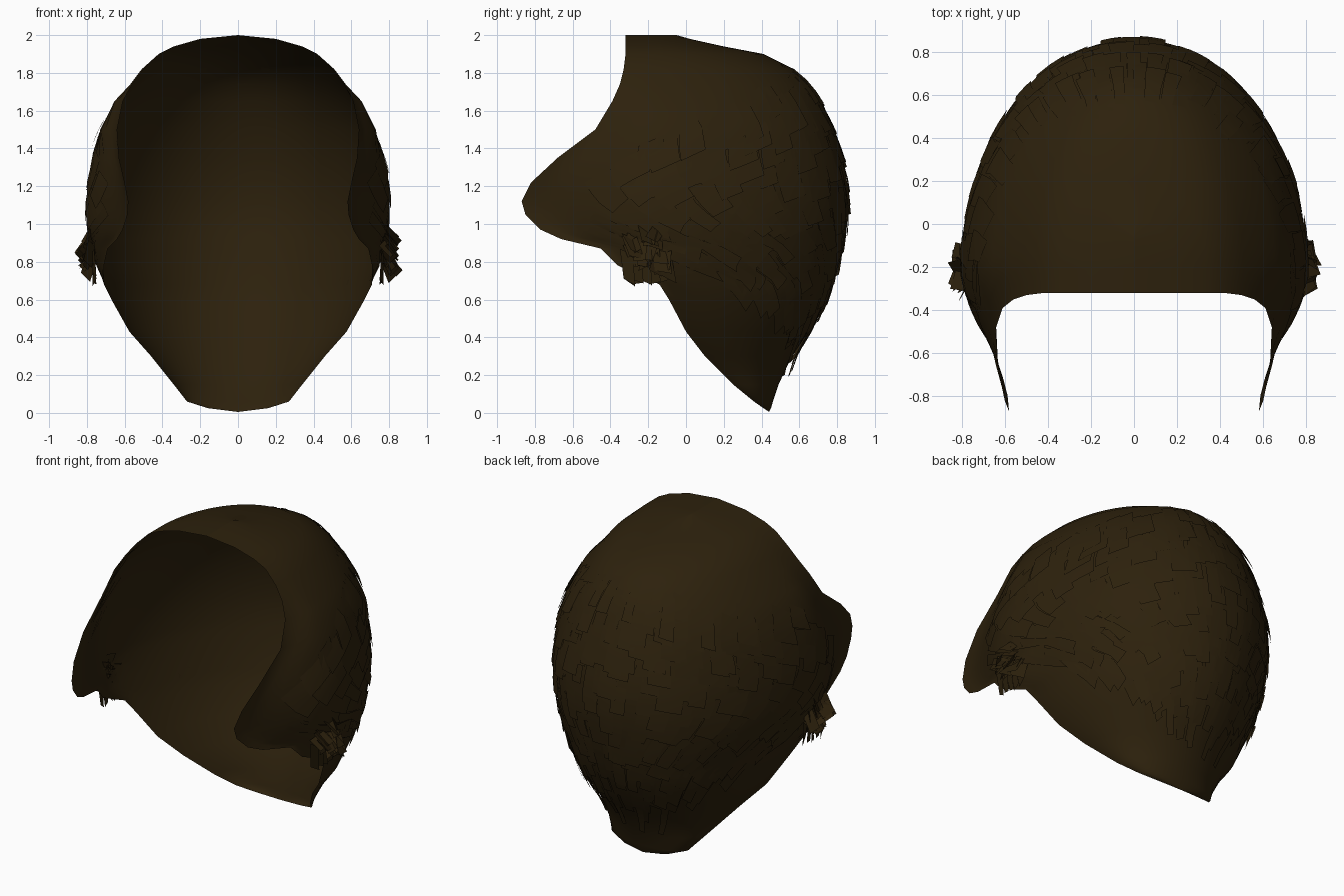
import bpy, math, random
from mathutils import Vector

random.seed(4)
if "Cube" in bpy.data.objects:
    bpy.data.objects.remove(bpy.data.objects["Cube"])

brown = bpy.data.materials.new("dark brown hair")
brown.use_nodes = True
colour = (0.026, 0.0152, 0.0038, 1)
brown.diffuse_color = colour
bsdf = brown.node_tree.nodes["Principled BSDF"]
bsdf.inputs["Base Color"].default_value = colour
bsdf.inputs["Roughness"].default_value = 0.9

# Horizontal slices: height, front edge y, front edge x, half width, back y
SLICES = [
    (2.0, -.32, 0, 0, -.05), (1.98, -.32, .2, .2, .02),
    (1.94, -.32, .34, .34, .2), (1.9, -.32, .42, .42, .41),
    (1.82, -.33, .5, .51, .57), (1.74, -.35, .56, .57, .655),
    (1.65, -.39, .61, .655, .71), (1.5, -.48, .64, .73, .775),
    (1.35, -.68, .63, .765, .82), (1.22, -.82, .6, .785, .845),
    (1.12, -.87, .58, .79, .85), (1.05, -.85, .585, .79, .85),
    (.97, -.77, .61, .785, .84), (.92, -.66, .64, .78, .83),
    (.87, -.45, .69, .77, .82), (.78, -.36, .71, .75, .8),
    (.68, -.14, .71, .71, .77), (.6, -.09, .67, .67, .74),
    (.43, 0, .575, .575, .65), (.3, .1, .46, .46, .56),
    (.15, .25, .34, .34, .49), (.06, .36, .27, .27, .46),
    (.025, .41, .16, .16, .45), (.005, .44, 0, 0, .44),
]
WIDEST_Y = -.2


def slice_at(z):
    """Interpolate the slice values at a height."""
    z = min(max(z, SLICES[-1][0]), SLICES[0][0])
    for hi, lo in zip(SLICES, SLICES[1:]):
        if z >= lo[0]:
            t = (z - lo[0]) / (hi[0] - lo[0])
            return [l + (h - l) * t for h, l in zip(hi, lo)]


def scalp(a, z):
    """Point on the cap: a is 0 at the back centre, -1 and 1 at the front edges."""
    z, front_y, front_x, width, back_y = slice_at(z)
    wide_y = max(front_y, WIDEST_Y)
    share = 1.4 / (1.4 + wide_y - front_y)
    u = min(abs(a), 1)
    if u <= share:
        ang = u / share * math.pi / 2
        x = width * math.sin(ang)
        y = wide_y + (back_y - wide_y) * math.cos(ang)
    else:
        s = (u - share) / (1 - share)
        x = width - (width - front_x) * s * s * (3 - 2 * s)
        y = wide_y + (front_y - wide_y) * s
    return Vector((math.copysign(x, a), y, z))


def outward(a, z):
    e = .02
    across = scalp(a + e, z) - scalp(a - e, z)
    up = scalp(a, z + e) - scalp(a, z - e)
    n = up.cross(across).normalized()
    return n if n.dot(scalp(a, z) - Vector((0, 0, 1))) > 0 else -n


def grid_faces(rows, cols, start=0):
    return [(start + r * cols + c, start + r * cols + c + 1,
             start + (r + 1) * cols + c + 1, start + (r + 1) * cols + c)
            for r in range(rows - 1) for c in range(cols - 1)]


def make_object(name, verts, faces):
    mesh = bpy.data.meshes.new(name)
    mesh.from_pydata(verts, [], faces)
    mesh.materials.append(brown)
    for p in mesh.polygons:
        p.use_smooth = True
    ob = bpy.data.objects.new(name, mesh)
    bpy.context.collection.objects.link(ob)


# Smooth open cap
COLS = 57
cap_verts = [scalp(c * 2 / (COLS - 1) - 1, s[0]) for s in SLICES for c in range(COLS)]
cap_faces = [f[::-1] for f in grid_faces(len(SLICES), COLS)]
make_object("hair_cap", cap_verts, cap_faces)


def add_card(verts, faces, a, z, length, width, root, tip, sweep):
    """A thin lock lying on the cap; sweep is how far it leans to the back."""
    back = -math.copysign(sweep, a)
    down = -math.sqrt(1 - sweep * sweep)
    start = len(verts)
    for i in range(4):
        for j in range(3):
            along, side = length * i / 3, width * (j / 2 - .5)
            ca = a + (back * along - down * side) / 1.75
            cz = z + down * along + back * side
            if abs(ca) > .97:
                ca = math.copysign(.97, ca)
            verts.append(scalp(ca, cz) + outward(ca, cz) * (root + (tip - root) * i / 3))
    faces += grid_faces(4, 3, start)


# Overlapping locks over the back and sides
verts, faces = [], []
for row in range(18):
    for col in range(-11, 12):
        a = (col + (row % 2) / 2) * .078 + random.uniform(-.02, .02)
        z = 1.81 - row * .083 + random.uniform(-.04, .04)
        u = abs(a)
        high = 1.84 - .5 * max(0, u - .25)
        low = .48 + .48 * u * u
        if low < z < high and u < .84:
            add_card(verts, faces, a, z, random.uniform(.16, .25), random.uniform(.08, .14),
                     .004, random.uniform(.008, .024), min(.7, u * .9))
make_object("hair_locks", verts, faces)

# Ragged tufts flaring out and down around the ears
verts, faces = [], []
for side in (-1, 1):
    for k in range(22):
        y = random.uniform(-.31, -.11)
        z = random.uniform(.83, .99)
        half = random.uniform(.025, .05)
        drop = random.uniform(.06, .13)
        flare = random.uniform(.01, .085)
        twist = random.uniform(-.025, .025)
        drift = random.uniform(-.05, .05)
        start = len(verts)
        for along in (0, .5, 1):
            for edge in (-1, 1):
                x = .77 + flare * along + twist * edge
                verts.append(Vector((side * x, y + half * edge + drift * along,
                                     z - drop * along + twist * edge)))
        faces += grid_faces(3, 2, start)
    # Locks hanging below the ear
    for k in range(5):
        y = -.32 + k * .045
        start = len(verts)
        for dy, x, z in ((-.03, .76, .85), (.04, .77, .85), (.05, .77, .68), (-.01, .75, .7)):
            verts.append(Vector((x * side, y + dy, z + random.uniform(-.02, .03))))
        faces.append((start, start + 1, start + 2, start + 3))
make_object("ear_tufts", verts, faces)

# Loose locks at the nape
verts, faces = [], []
for a in (-.3, -.12, .08, .26):
    add_card(verts, faces, a, .46, random.uniform(.16, .26), .09, .006, .035, .1)
make_object("nape_locks", verts, faces)
